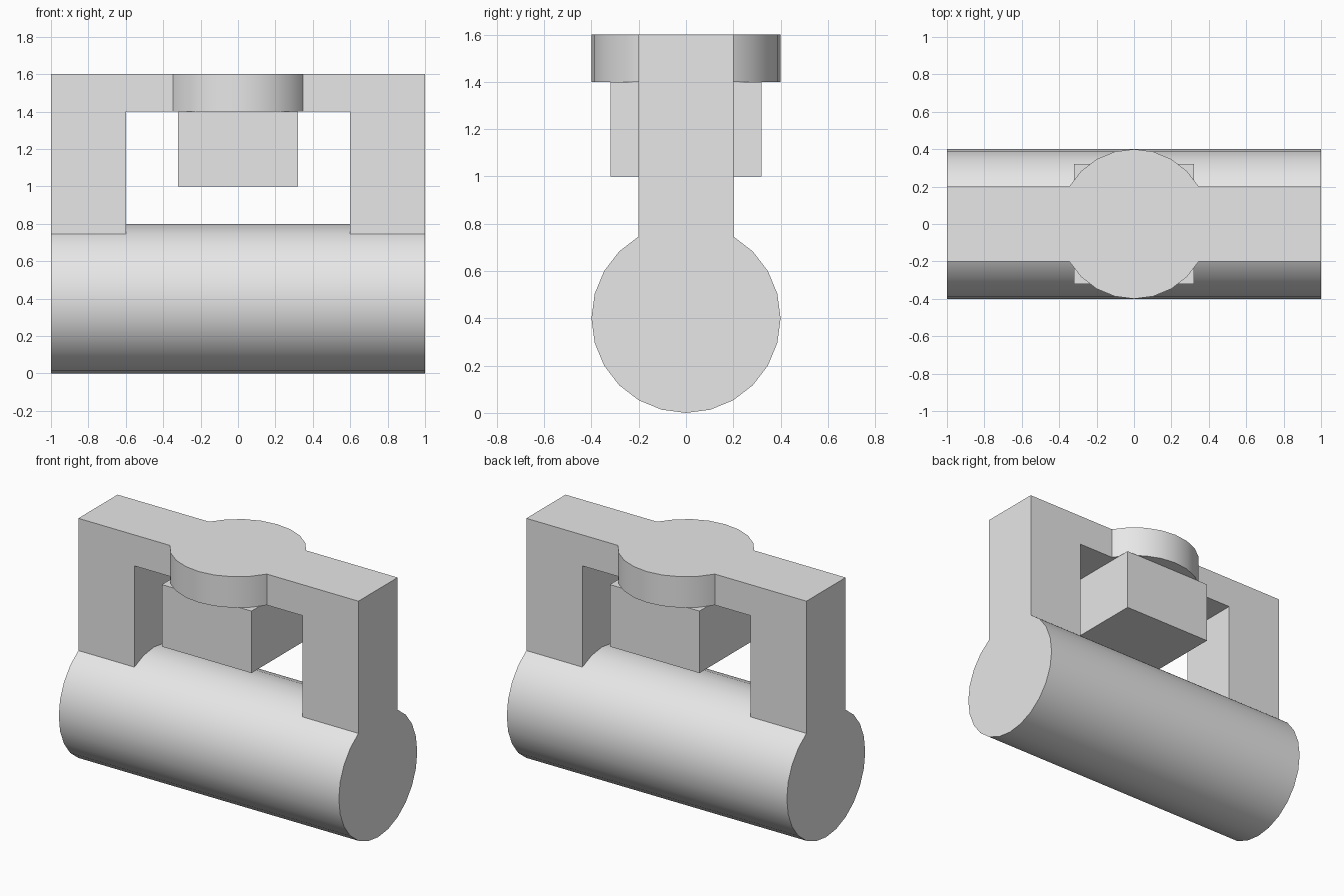
import bpy
import bmesh
import math
from mathutils import Matrix

cube = bpy.data.objects.get("Cube")
if cube:
    bpy.data.objects.remove(cube, do_unlink=True)

SIDES = 24
R = 0.4            # radius of the roller and the cap disc
HALF = 0.2         # half thickness of the frame

grey = bpy.data.materials.new("plain_grey")
grey.use_nodes = True
grey.diffuse_color = (0.8, 0.8, 0.8, 1)
grey.node_tree.nodes["Principled BSDF"].inputs["Base Color"].default_value = (0.8, 0.8, 0.8, 1)


def finish(name, bm):
    bmesh.ops.recalc_face_normals(bm, faces=bm.faces)
    mesh = bpy.data.meshes.new(name)
    bm.to_mesh(mesh)
    bm.free()
    mesh.materials.append(grey)
    obj = bpy.data.objects.new(name, mesh)
    bpy.context.collection.objects.link(obj)
    return obj


def extruded(name, outline, move):
    """Solid made by sweeping a closed outline along a vector."""
    bm = bmesh.new()
    face = bm.faces.new([bm.verts.new(p) for p in outline])
    swept = bmesh.ops.extrude_face_region(bm, geom=[face], use_keep_orig=True)["geom"]
    bmesh.ops.translate(bm, verts=[v for v in swept if isinstance(v, bmesh.types.BMVert)], vec=move)
    return finish(name, bm)


def circle():
    steps = [2 * math.pi * i / SIDES for i in range(SIDES)]
    return [(R * math.cos(a), R * math.sin(a)) for a in steps]


# Horizontal roller along x
roller = extruded("roller", [(-1, u, R + v) for u, v in circle()], (2, 0, 0))

# Arch frame: two legs and a top bar, its feet sunk into the roller
arch = [(-1, 0.6), (-1, 1.6), (1, 1.6), (1, 0.6), (0.6, 0.6), (0.6, 1.4), (-0.6, 1.4), (-0.6, 0.6)]
frame = extruded("arch_frame", [(x, -HALF, z) for x, z in arch], (0, 2 * HALF, 0))

# Round cap set in the top bar
cap = extruded("cap_disc", [(u, v, 1.4) for u, v in circle()], (0, 0, 0.2))

# Square block hanging under the cap
bm = bmesh.new()
bmesh.ops.create_cube(bm, size=1, matrix=Matrix.Translation((0, 0, 1.2)) @ Matrix.Diagonal((0.64, 0.64, 0.4, 1)))
block = finish("hanging_block", bm)

# Smooth round sides, crisp edges
for obj in (roller, frame, cap, block):
    bpy.ops.object.select_all(action='DESELECT')
    obj.select_set(True)
    bpy.context.view_layer.objects.active = obj
    bpy.ops.object.shade_smooth_by_angle(angle=math.radians(30))
